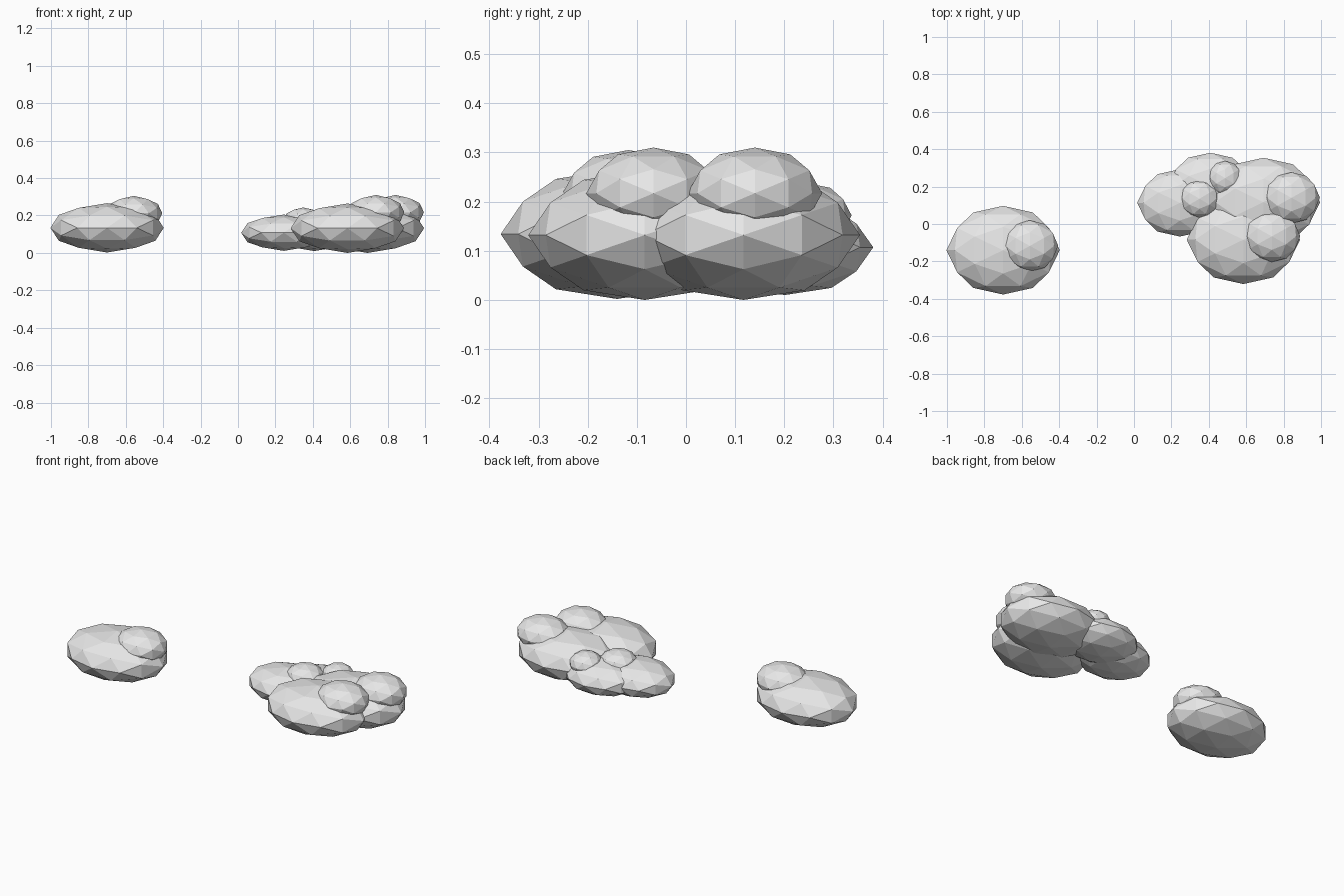
import bpy
import bmesh
from itertools import combinations
from mathutils import Vector

cube = bpy.data.objects.get("Cube")
if cube:
    bpy.data.objects.remove(cube, do_unlink=True)

grey = bpy.data.materials.new("pale_grey")
grey.use_nodes = True
colour = (0.8, 0.8, 0.8, 1.0)
grey.diffuse_color = colour
grey.node_tree.nodes["Principled BSDF"].inputs["Base Color"].default_value = colour


def ball_points():
    """Corners and edge midpoints of an icosahedron with a vertex on every axis."""
    phi = (1 + 5 ** 0.5) / 2
    corners = []
    for a in (-1, 1):
        for b in (-phi, phi):
            corners += [Vector((0, a, b)), Vector((b, 0, a)), Vector((a, b, 0))]
    mids = [p + q for p, q in combinations(corners, 2) if (p - q).length < 2.1]
    return [p.normalized() for p in corners + mids]


POINTS = ball_points()


def puff(name, centre, radii):
    """Faceted, flattened ball."""
    bm = bmesh.new()
    for p in POINTS:
        bm.verts.new(p * Vector(radii))
    bmesh.ops.convex_hull(bm, input=bm.verts[:])
    bmesh.ops.recalc_face_normals(bm, faces=bm.faces[:])
    mesh = bpy.data.meshes.new(name)
    bm.to_mesh(mesh)
    bm.free()
    mesh.materials.append(grey)
    obj = bpy.data.objects.new(name, mesh)
    obj.location = centre
    bpy.context.collection.objects.link(obj)


# Wide lower puffs
BIG = (0.303, 0.237, 0.132)
puff("right_cloud_base", (-0.70, -0.14, 0.134), BIG)
puff("left_cloud_front_base", (0.585, -0.084, 0.132), BIG)
puff("left_cloud_back_base", (0.692, 0.117, 0.132), BIG)

# Small upper puffs
SMALL = (0.152, 0.137, 0.093)
puff("right_cloud_top", (-0.557, -0.117, 0.212), SMALL)
puff("left_cloud_front_top", (0.737, -0.066, 0.217), SMALL)
puff("left_cloud_back_top", (0.842, 0.14, 0.217), SMALL)

# Lower side cluster
SIDE = (0.228, 0.18, 0.097)
puff("side_cloud_front_base", (0.245, 0.113, 0.108), SIDE)
puff("side_cloud_back_base", (0.408, 0.201, 0.107), SIDE)
puff("side_cloud_front_top", (0.35, 0.135, 0.175), (0.106, 0.102, 0.068))
puff("side_cloud_back_top", (0.487, 0.245, 0.172), (0.092, 0.092, 0.066))
